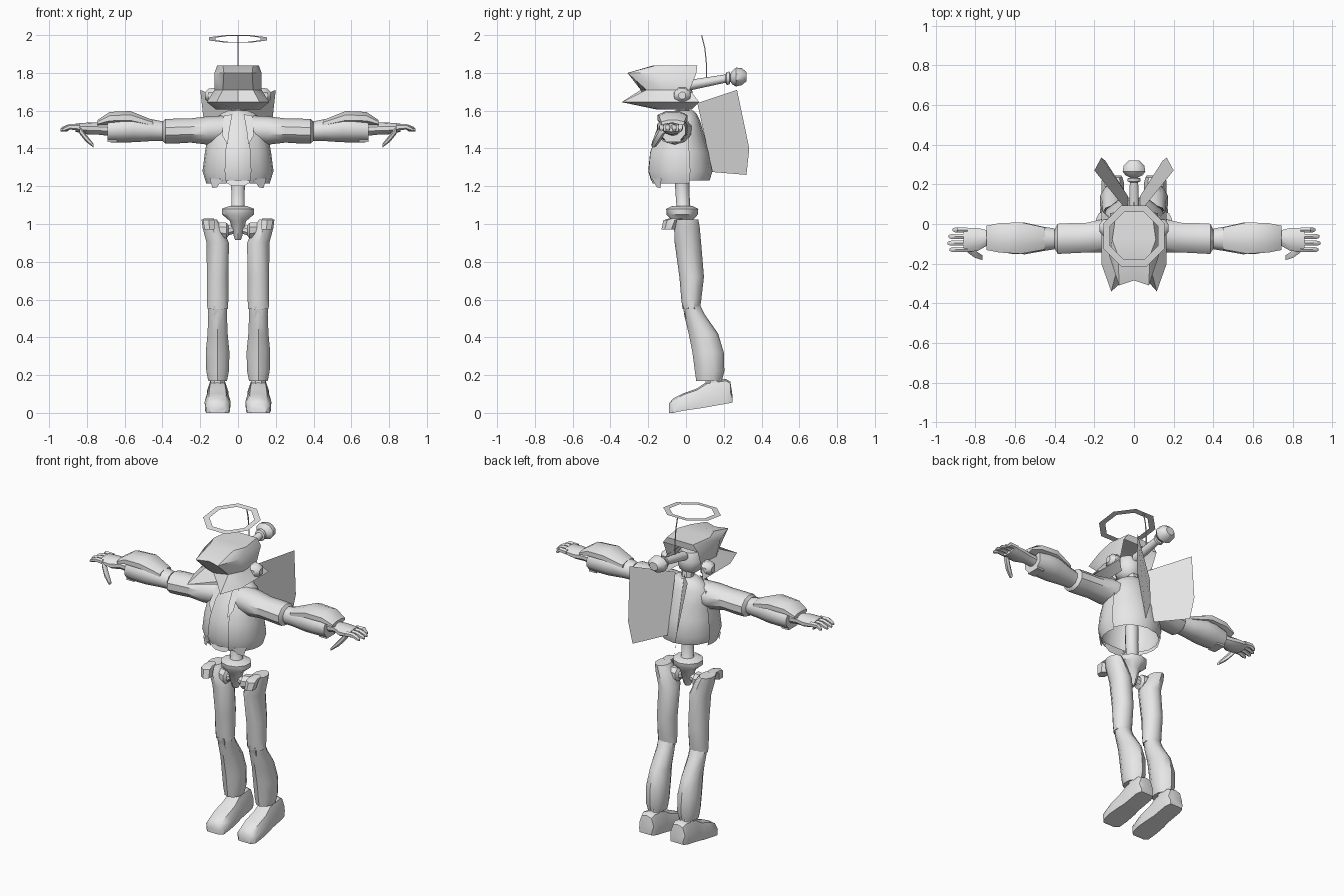
import bpy, bmesh, math
from mathutils import Vector

grey = bpy.data.materials.new("plain_grey")
grey.diffuse_color = (0.8, 0.8, 0.8, 1)


def make(name, verts, faces, mirror=False, angle=40):
    me = bpy.data.meshes.new(name)
    bm = bmesh.new()
    vs = [bm.verts.new(v) for v in verts]
    for f in faces:
        bm.faces.new([vs[i] for i in f])
    bmesh.ops.recalc_face_normals(bm, faces=bm.faces)
    bm.to_mesh(me)
    bm.free()
    me.materials.append(grey)
    ob = bpy.data.objects.new(name, me)
    bpy.context.collection.objects.link(ob)
    if mirror:
        ob.modifiers.new("mirror", 'MIRROR').use_mirror_merge = False
    bpy.ops.object.select_all(action='DESELECT')
    ob.select_set(True)
    bpy.context.view_layer.objects.active = ob
    if angle:
        bpy.ops.object.shade_smooth_by_angle(angle=math.radians(angle))
    return ob


def loft(name, secs, n=10, axis='z', mirror=False, caps=(True, True), arc=None, angle=40):
    """Join elliptical sections (x, y, z, half_a, half_b) across the given axis."""
    verts, faces = [], []
    for x, y, z, a, b in secs:
        for i in range(n):
            if arc:
                t = arc[0] + (arc[1] - arc[0]) * i / (n - 1)
            else:
                t = 2 * math.pi * (i + 0.5) / n
            c, s = a * math.cos(t), b * math.sin(t)
            off = {'z': (c, s, 0), 'x': (0, c, s), 'y': (c, 0, s)}[axis]
            verts.append(Vector((x, y, z)) + Vector(off))
    for k in range(len(secs) - 1):
        for i in range(n - 1 if arc else n):
            j = (i + 1) % n
            faces.append((k * n + i, k * n + j, (k + 1) * n + j, (k + 1) * n + i))
    if caps[0] and not arc:
        faces.append(tuple(range(n)))
    if caps[1] and not arc:
        faces.append(tuple(range((len(secs) - 1) * n, len(secs) * n)))
    return make(name, verts, faces, mirror, angle)


# helmet shell, open at the back and underneath; half rows of (x, y)
rows = [
    (1.84, [(0, -.17), (.08, -.16), (.11, -.08), (.09, .06)]),
    (1.80, [(0, -.285), (.075, -.31), (.125, -.16), (.12, .055)]),
    (1.71, [(0, -.24), (.08, -.21), (.125, -.12), (.115, .02)]),
    (1.645, [(0, -.21), (.115, -.34), (.165, -.20), (.165, .07)]),
    (1.605, [(0, -.15), (.06, -.14), (.115, -.08), (.115, .03)]),
]
verts, faces = [], []
for z, half in rows:
    ring = [(-x, y, z) for x, y in reversed(half[1:])] + [(x, y, z) for x, y in half]
    verts += ring
for k in range(len(rows) - 1):
    for i in range(7 if k == 0 else 6):
        j = (i + 1) % 7
        faces.append((k * 7 + i, k * 7 + j, k * 7 + 7 + j, k * 7 + 7 + i))
faces.append(tuple(range(7)))
make("helmet", verts, faces, angle=35)

# inner head, neck and side ear pads
loft("inner_head", [(0, -.04, 1.61, .03, .03), (0, -.05, 1.64, .07, .07), (0, -.05, 1.70, .085, .085),
                    (0, -.05, 1.75, .06, .06)], 10)
loft("neck", [(0, -.01, 1.53, .04, .04), (0, -.02, 1.64, .035, .035)], 8)
loft("ear_pad", [(.12, -.02, 1.68, .05, .045), (.155, -.02, 1.68, .045, .04), (.175, -.02, 1.68, .02, .02)],
     8, 'x', True)

# knobbed rod behind the head
loft("rear_rod", [(0, .02, 1.735, .03, .028), (0, .21, 1.77, .022, .022), (0, .215, 1.77, .034, .034),
                  (0, .23, 1.773, .034, .034), (0, .235, 1.775, .02, .02), (0, .245, 1.775, .045, .036),
                  (0, .265, 1.778, .06, .05), (0, .295, 1.78, .055, .045), (0, .32, 1.78, .028, .025)], 10, 'y')

# tilted halo ring with its thin stalk
verts, faces = [], []
for r in (.167, .13):
    for i in range(8):
        t = 2 * math.pi * (i + .5) / 8
        y = r * math.sin(t)
        verts.append((r * math.cos(t), -.06 + y, 1.98 + .13 * y))
for i in range(8):
    j = (i + 1) % 8
    faces.append((i, j, 8 + j, 8 + i))
make("halo", verts, faces, angle=0)
loft("halo_stalk", [(0, .083, 1.998, .003, .004), (0, .10, 1.93, .003, .004), (0, .108, 1.85, .003, .004),
                    (0, .108, 1.755, .003, .004)], 4)

# flat back wings
make("wing", [(.03, .06, 1.64), (.2, .27, 1.71), (.165, .335, 1.40), (.145, .32, 1.26), (.03, .14, 1.275)],
     [(0, 1, 2, 3, 4)], True, 0)

# torso, open at the bottom, and its jacket panels
body = [(0, -.03, 1.23, .165, .155), (0, -.03, 1.28, .178, .17), (0, -.032, 1.38, .165, .158),
        (0, -.028, 1.47, .15, .125), (0, -.015, 1.545, .14, .09), (0, -.01, 1.585, .09, .065),
        (0, -.01, 1.60, .055, .05)]
loft("torso", body, 14, caps=(False, True))
panel = [(x, y, z, a + .01, b + .01) for x, y, z, a, b in body[:5]]
panel[0] = (0, -.03, 1.215, .168, .158)
loft("jacket_panel", panel, 6, mirror=True, arc=(-1.2, .3), angle=30)
make("jacket_tail", [(.08, -.18, 1.24), (.15, -.13, 1.24), (.135, -.135, 1.19), (.11, -.155, 1.195)],
     [(0, 1, 2, 3)], True, 0)
make("front_point", [(-.10, -.17, 1.24), (.10, -.17, 1.24), (.03, -.18, 1.2), (-.03, -.18, 1.2)],
     [(0, 1, 2, 3)], False, 0)
make("collar", [(.03, -.085, 1.58), (.075, -.095, 1.575), (.085, -.165, 1.47), (.055, -.185, 1.42),
                (.045, -.155, 1.5)], [(0, 1, 2, 3, 4)], True, 0)

# spine and pelvis
loft("spine", [(0, -.02, 1.30, .04, .04), (0, -.02, 1.2, .038, .038), (0, -.015, 1.10, .036, .036),
               (0, -.015, 1.08, .05, .05)], 10)
loft("pelvis", [(0, -.02, 1.095, .05, .055), (0, -.02, 1.08, .09, .085), (0, -.02, 1.05, .088, .083),
                (0, -.02, 1.015, .045, .05), (0, -.02, .93, .022, .03), (0, -.02, .915, .015, .02)], 10)
loft("hip_joint", [(.01, -.02, .975, .022, .022), (.05, -.02, .965, .026, .028), (.06, -.02, .965, .045, .045),
                   (.10, -.01, .97, .04, .04)], 8, 'x', True)
loft("hip_plate", [(.15, -.095, .97, .03, .035), (.155, -.08, 1.02, .035, .04), (.155, -.05, 1.03, .03, .04)],
     6, 'z', True)

# legs
loft("thigh", [(.153, .005, 1.025, .042, .06), (.135, .005, .98, .055, .068), (.107, .01, .90, .062, .07),
               (.108, .03, .72, .06, .065), (.108, .028, .60, .06, .053), (.108, .028, .55, .057, .046)],
     10, mirror=True)
loft("calf", [(.108, .028, .575, .054, .044), (.108, .045, .52, .052, .055), (.108, .092, .42, .056, .078),
              (.108, .117, .32, .066, .083), (.108, .125, .22, .063, .078), (.108, .122, .17, .052, .068)],
     10, mirror=True)
loft("knee_tab", [(.108, -.008, .565, .034, .014), (.108, .0, .53, .03, .014), (.108, .016, .485, .026, .012)],
     4, mirror=True)
loft("ankle", [(.108, .145, .21, .04, .045), (.108, .15, .13, .042, .05)], 8, mirror=True)

# shoes: rounded-box sections from toe to heel (y, bottom, top, half width)
verts, faces = [], []
shoe = [(-.09, .0, .05, .04), (-.07, .0, .075, .06), (-.01, .012, .105, .066), (.06, .022, .13, .062),
        (.11, .03, .165, .055), (.21, .048, .18, .055), (.235, .052, .165, .048), (.245, .055, .10, .042)]
for y, b, t, w in shoe:
    for u, v in ((-1, 0), (1, 0), (1.04, .5), (.7, .92), (0, 1), (-.7, .92), (-1.04, .5)):
        verts.append((.108 + u * w, y, b + v * (t - b)))
for k in range(len(shoe) - 1):
    for i in range(7):
        j = (i + 1) % 7
        faces.append((k * 7 + i, k * 7 + j, k * 7 + 7 + j, k * 7 + 7 + i))
faces += [tuple(range(7)), tuple(range(49, 56))]
make("shoe", verts, faces, True)

# arms
loft("upper_arm", [(.06, -.045, 1.50, .085, .075), (.16, -.06, 1.495, .088, .075), (.25, -.07, 1.495, .078, .064),
                   (.33, -.072, 1.492, .08, .066), (.385, -.075, 1.49, .08, .065), (.40, -.075, 1.49, .05, .05)],
     10, 'x', True)
loft("elbow", [(.36, -.075, 1.49, .048, .046), (.44, -.075, 1.49, .048, .046)], 8, 'x', True)
loft("forearm", [(.40, -.075, 1.492, .055, .052), (.46, -.075, 1.497, .065, .058), (.55, -.073, 1.505, .084, .072),
                 (.62, -.072, 1.502, .082, .07), (.69, -.07, 1.495, .07, .062)], 10, 'x', True)
loft("forearm_guard", [(.45, -.073, 1.53, .06, .022), (.57, -.071, 1.563, .086, .038),
                       (.68, -.07, 1.56, .08, .036), (.745, -.07, 1.535, .066, .016)], 8, 'x', True)
loft("cuff_block", [(.64, -.07, 1.45, .06, .022), (.69, -.07, 1.45, .06, .022)], 4, 'x', True)

# hands
loft("hand", [(.67, -.07, 1.50, .04, .035), (.74, -.07, 1.505, .04, .032), (.79, -.078, 1.505, .062, .032),
              (.86, -.08, 1.51, .062, .022)], 10, 'x', True)
for i, tip in enumerate((.915, .935, .94, .93)):
    y = -.03 - .033 * i
    loft("finger_%d" % (i + 1), [(.84, y, 1.512, .015, .017), (.89, y, 1.515, .015, .015),
                                 (tip - .01, y, 1.502, .013, .012), (tip, y, 1.497, .007, .006)], 6, 'x', True)
loft("thumb", [(.84, -.125, 1.50, .022, .022), (.805, -.15, 1.455, .022, .02), (.765, -.17, 1.415, .014, .01)],
     6, 'x', True)
